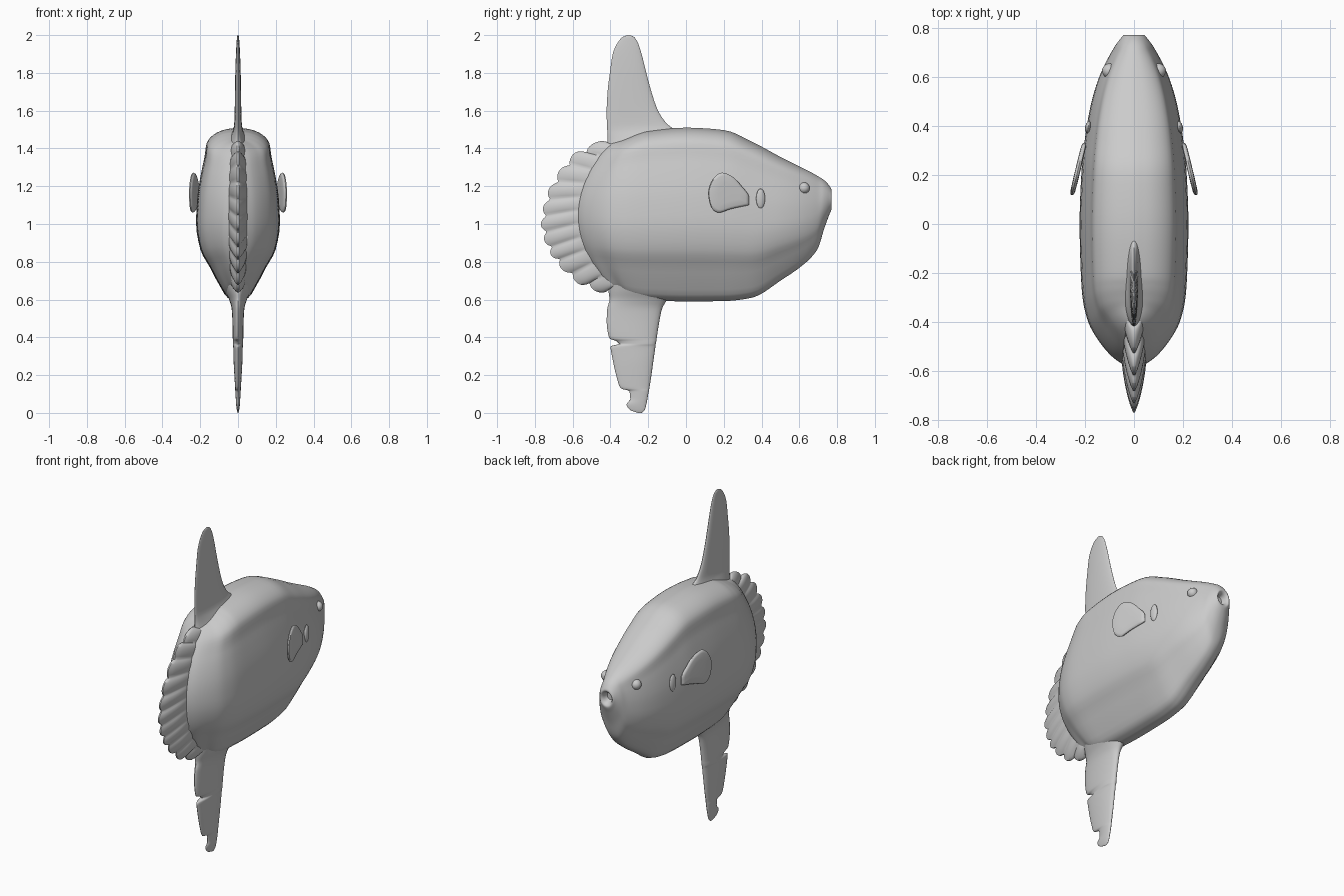
import bpy, bmesh, math
from mathutils import Vector

if "Cube" in bpy.data.objects:
    bpy.data.objects.remove(bpy.data.objects["Cube"])


def interp(table, x):
    """Monotone cubic through rows (x, a, b, ...)."""
    n = len(table)
    i = 0
    while i < n - 2 and x > table[i + 1][0]:
        i += 1
    h = table[i + 1][0] - table[i][0]
    t = (x - table[i][0]) / h
    out = []
    for c in range(1, len(table[0])):
        d = [(table[j + 1][c] - table[j][c]) / (table[j + 1][0] - table[j][0]) for j in range(n - 1)]

        def slope(j):
            if j in (0, n - 1):
                return d[0] if j == 0 else d[-1]
            p, q = d[j - 1], d[j]
            return 0 if p * q <= 0 else 2 * p * q / (p + q)
        a, b = table[i][c], table[i + 1][c]
        out.append(a * (2*t**3 - 3*t*t + 1) + b * (3*t*t - 2*t**3)
                   + h * (slope(i) * (t**3 - 2*t*t + t) + slope(i + 1) * (t**3 - t*t)))
    return out


def indexed(rows):
    return [(i,) + tuple(r) for i, r in enumerate(rows)]


def samples(table, per):
    n = (len(table) - 1) * per
    return [interp(table, i / per) for i in range(n + 1)]


def loft(name, rings, mirror=False):
    """Skin closed rings of equal length and cap the ends."""
    bm = bmesh.new()
    vs = [[bm.verts.new(p) for p in r] for r in rings]
    n = len(rings[0])
    for a, b in zip(vs, vs[1:]):
        for k in range(n):
            bm.faces.new((a[k], a[(k + 1) % n], b[(k + 1) % n], b[k]))
    bm.faces.new(vs[0])
    bm.faces.new(vs[-1])
    bmesh.ops.remove_doubles(bm, verts=bm.verts, dist=1e-5)
    bmesh.ops.recalc_face_normals(bm, faces=bm.faces)
    me = bpy.data.meshes.new(name)
    bm.to_mesh(me)
    bm.free()
    ob = bpy.data.objects.new(name, me)
    bpy.context.collection.objects.link(ob)
    finish(ob, mirror)


def finish(ob, mirror=False):
    for o in bpy.context.selected_objects:
        o.select_set(False)
    ob.select_set(True)
    bpy.context.view_layer.objects.active = ob
    bpy.ops.object.shade_smooth_by_angle(angle=math.radians(50))
    if mirror:
        m = ob.modifiers.new("Mirror", 'MIRROR')
        piv = bpy.data.objects.get("mirror_centre")
        if not piv:
            piv = bpy.data.objects.new("mirror_centre", None)
            piv.hide_render = True
            bpy.context.collection.objects.link(piv)
        m.mirror_object = piv


# Body: cross-section (height fraction, width fraction) swept along stations
section = samples(indexed([(0, 0), (.02, .24), (.1, .46), (.2, .68), (.3, .9), (.45, 1), (.6, .97),
                           (.75, .87), (.83, .8), (.91, .75), (.96, .58), (.99, .3), (1, 0)]), 3)
# y, bottom z, top z, half width, backward bend, roundness
stations = [(-.57, .66, 1.43, .05, .17, .3), (-.545, .65, 1.435, .085, .165, .1), (-.49, .64, 1.445, .135, .15, 0),
            (-.4, .62, 1.46, .187, .1, 0), (-.3, .605, 1.48, .21, .05, 0), (-.2, .597, 1.495, .217, .01, 0),
            (0, .59, 1.51, .222, 0, 0), (.2, .592, 1.497, .215, 0, 0), (.35, .61, 1.435, .2, 0, 0),
            (.5, .70, 1.355, .173, 0, .1), (.6, .768, 1.305, .142, 0, .25), (.66, .82, 1.275, .115, 0, .4),
            (.70, .875, 1.252, .093, 0, .6), (.73, .97, 1.233, .075, 0, .8), (.755, 1.04, 1.208, .056, 0, 1),
            (.77, 1.08, 1.182, .042, 0, 1), (.762, 1.095, 1.168, .032, 0, 1), (.73, 1.11, 1.155, .02, 0, 1)]
rings = []
for y, zb, zt, w, bend, rnd in samples(indexed(stations), 5):
    half = []
    for t, p in section:
        oval = 2 * math.sqrt(max(0, t * (1 - t)))
        half.append((w * (p + (oval - p) * rnd), y + bend * (2 * t - 1) ** 2, zb + (zt - zb) * t))
    rings.append(half + [(-x, yy, z) for x, yy, z in half[-2:0:-1]])
loft("body", rings)

# Scalloped tail fan: from the curved rear of the body to a wavy edge
edge = [(-1, -.41, .635), (-.75, -.555, .69), (-.5, -.665, .79), (-.25, -.725, .885), (0, -.755, 1.0),
        (.25, -.735, 1.12), (.5, -.675, 1.25), (.75, -.575, 1.37), (1, -.41, 1.445)]
rings = []
N = 100
for i in range(N + 1):
    q = -1 + 2 * i / N
    inner = Vector((0, -.54 + .165 * q * q, 1.045 + .375 * q))
    wave = abs(math.sin(math.pi * 5.5 * (q + 1)))
    lobe = wave ** .6
    oy, oz = interp(edge, q)
    outer = Vector((0, oy, oz))
    outer += (outer - Vector((0, -.35, 1.04))).normalized() * .034 * (lobe - .6)
    ring = []
    for side in (1, -1):
        for k in range(9):
            v = k / 8 if side == 1 else 1 - k / 8
            p = inner.lerp(outer, v)
            x = (.048 - .016 * q * q) * (1 - v) ** .8 + .004
            x += .012 * (lobe - .4) * v * (1 - v) * 3
            ring.append((side * max(x, .003), p.y, p.z))
    rings.append(ring)
loft("tail_fan", rings)


# Tall fins: rows of z, trailing y, leading y, half thickness
def fin(name, rows, per=4):
    rings = []
    for z, y0, y1, h in samples(indexed(rows), per):
        ring = []
        for k in range(28):
            a = 2 * math.pi * k / 28
            c = .5 + .5 * math.cos(a)
            ring.append((h * math.sin(a) * (.65 + .35 * c), y0 + (y1 - y0) * c, z))
        rings.append(ring)
    loft(name, rings)


fin("top_fin", [(1.40, -.42, .02, .085), (1.46, -.415, -.01, .05), (1.50, -.417, -.06, .03), (1.53, -.419, -.10, .024),
                (1.6, -.42, -.148, .021), (1.7, -.415, -.183, .019), (1.8, -.403, -.21, .017),
                (1.9, -.388, -.235, .013), (1.96, -.362, -.255, .009), (1.99, -.335, -.275, .006),
                (2.0, -.31, -.295, .002)])
fin("bottom_fin", [(.72, -.41, -.05, .12), (.65, -.41, -.07, .085), (.60, -.405, -.10, .056), (.55, -.417, -.127, .04),
                   (.48, -.42, -.142, .035), (.395, -.405, -.155, .033), (.38, -.37, -.157, .032),
                   (.365, -.355, -.16, .032), (.35, -.40, -.162, .03), (.28, -.388, -.172, .028),
                   (.2, -.37, -.183, .023), (.13, -.345, -.194, .018), (.115, -.30, -.197, .017),
                   (.075, -.295, -.204, .014), (.045, -.315, -.21, .012), (.015, -.295, -.219, .007),
                   (0, -.255, -.235, .002)])

# Side fins: cushioned outline tilted away from the body
outline = [(.333, 1.10), (.24, 1.08), (.175, 1.06), (.132, 1.09), (.117, 1.165), (.14, 1.235), (.19, 1.272),
           (.24, 1.255), (.295, 1.20), (.333, 1.145), (.333, 1.10)]
shape = samples(indexed(outline), 4)[:-1]
rings = []
for s, off in [(.5, -.011), (.85, -.01), (.96, -.007), (1, 0), (.96, .007), (.85, .01), (.5, .011)]:
    ring = []
    for y, z in shape:
        y, z = .225 + (y - .225) * s, 1.16 + (z - 1.16) * s
        ring.append((.2 + .24 * (.34 - y) + off, y, z))
    rings.append(ring)
loft("side_fin", rings, mirror=True)


# Eyes and gill flaps
def ball(name, loc, scale, rot=(0, 0, 0)):
    bpy.ops.mesh.primitive_uv_sphere_add(segments=24, ring_count=14, radius=1, location=loc, rotation=rot)
    ob = bpy.context.object
    ob.name = name
    ob.scale = scale
    finish(ob, mirror=True)


ball("eye", (.1, .625, 1.19), (.03, .03, .03))
ball("gill_flap", (.187, .395, 1.135), (.012, .024, .052), (0, 0, .18))
